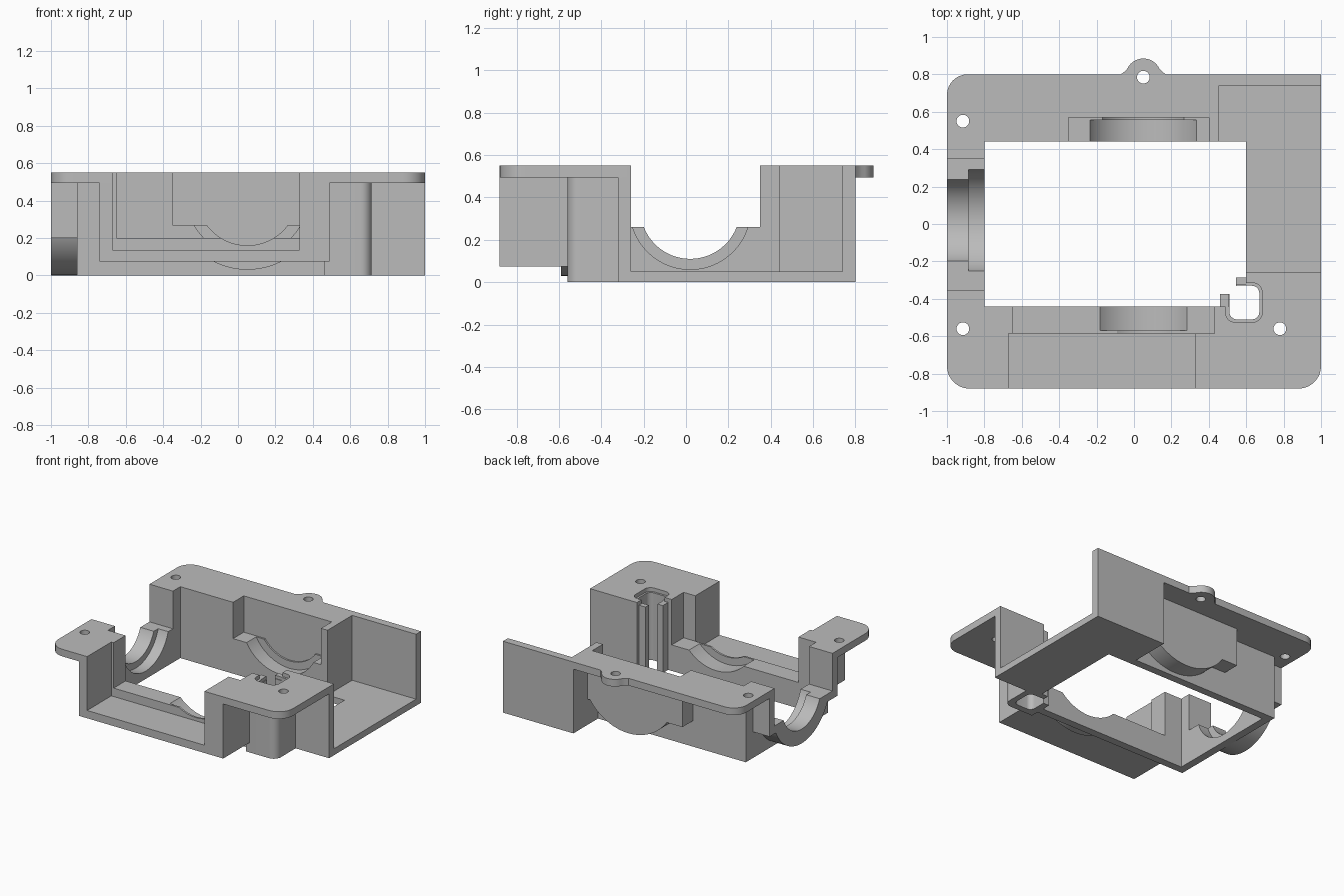
import bpy, bmesh, math
from mathutils import Matrix

if "Cube" in bpy.data.objects:
    bpy.data.objects.remove(bpy.data.objects["Cube"], do_unlink=True)

GREY = (0.5, 0.5, 0.5, 1)
mat = bpy.data.materials.new("plain grey")
mat.use_nodes = True
mat.diffuse_color = GREY
mat.node_tree.nodes["Principled BSDF"].inputs["Base Color"].default_value = GREY


def make(name, bm):
    bmesh.ops.recalc_face_normals(bm, faces=bm.faces)
    mesh = bpy.data.meshes.new(name)
    bm.to_mesh(mesh)
    bm.free()
    mesh.materials.append(mat)
    ob = bpy.data.objects.new(name, mesh)
    bpy.context.collection.objects.link(ob)
    return ob


def prism(name, outline, z0, z1):
    bm = bmesh.new()
    face = bm.faces.new([bm.verts.new((x, y, z0)) for x, y in outline])
    top = bmesh.ops.extrude_face_region(bm, geom=[face])["geom"]
    bmesh.ops.translate(bm, vec=(0, 0, z1 - z0),
                        verts=[v for v in top if isinstance(v, bmesh.types.BMVert)])
    return make(name, bm)


def rounded(x0, x1, y0, y1, radii, steps=8):
    """Rectangle outline with one radius per corner, from low x, low y, anticlockwise."""
    pts = []
    corners = [(x0, y0, 1, 1), (x1, y0, -1, 1), (x1, y1, -1, -1), (x0, y1, 1, -1)]
    for i, ((x, y, sx, sy), r) in enumerate(zip(corners, radii)):
        if r == 0:
            pts.append((x, y))
            continue
        for k in range(steps + 1):
            a = math.pi * (1 + i / 2 + k / steps / 2)
            pts.append((x + sx * r + r * math.cos(a), y + sy * r + r * math.sin(a)))
    return pts


def box(name, x0, x1, y0, y1, z0, z1):
    return prism(name, [(x0, y0), (x1, y0), (x1, y1), (x0, y1)], z0, z1)


def cylinder(name, axis, a0, a1, u, v, r, segments=96):
    """Cylinder from a0 to a1 along an axis; u and v are the centre on the other two."""
    bm = bmesh.new()
    bmesh.ops.create_cone(bm, cap_ends=True, segments=segments, radius1=r, radius2=r,
                          depth=a1 - a0)
    mid = (a0 + a1) / 2
    turn, place = {
        "x": (Matrix.Rotation(math.pi / 2, 4, "Y"), (mid, u, v)),
        "y": (Matrix.Rotation(math.pi / 2, 4, "X"), (u, mid, v)),
        "z": (Matrix.Identity(4), (u, v, mid))}[axis]
    bmesh.ops.transform(bm, matrix=Matrix.Translation(place) @ turn, verts=bm.verts)
    return make(name, bm)


# Heights and bearing centres
TOP, UNDER = 0.55, 0.495
CX, CZ = 0.05, 0.43
LY, LZ = 0.02, 0.345

# Cutters
opening = box("opening_cutter", -0.8, 0.6, -0.44, 0.44, -1, 1)
headroom = box("headroom_cutter", -2, 2, -2, 2, TOP - 0.04, 2)
left_cuts = [
    box("left_notch_cutter", -1.1, -0.7, -0.355, 0.35, 0.26, 1),
    cylinder("left_groove_cutter", "x", -0.885, -0.7, LY, LZ, 0.285),
    cylinder("left_lip_cutter", "x", -1.1, -0.7, LY, LZ, 0.235)]
back_cuts = [
    box("back_pocket_cutter", -0.35, 0.4, 0.4, 0.57, 0.27, 1),
    cylinder("back_groove_cutter", "y", 0.4, 0.557, CX, CZ, 0.327),
    cylinder("back_lip_cutter", "y", 0.4, 0.57, CX, CZ, 0.27)]
front_cuts = [
    box("front_step_cutter", -0.65, 0.43, -0.585, -0.4, 0.2, 1),
    box("front_trough_cutter", -0.67, 0.33, -1, -0.585, 0.135, 1),
    cylinder("front_groove_cutter", "y", -0.57, -0.4, CX, CZ, 0.327),
    cylinder("front_lip_cutter", "y", -0.6, -0.4, CX, CZ, 0.27)]
tray_cuts = [box("tray_cutter", 0.455, 1.1, -0.26, 0.74, 0.2, 1)]
hole_cuts = [cylinder("screw_hole_cutter", "z", 0.3, 1, x, y, 0.034, 32)
             for x, y in [(0.05, 0.785), (-0.915, 0.55), (-0.915, -0.56), (0.78, -0.56)]]
guide_cuts = [
    prism("guide_hole_cutter", rounded(0.51, 0.67, -0.51, -0.33, [0.04] * 4), -1, 1),
    prism("guide_rim_cutter", rounded(0.49, 0.685, -0.525, -0.315, [0.05] * 4), 0.52, 1)]
guide_mouth = box("guide_mouth_cutter", 0.4, 0.545, -0.375, -0.2, -1, 1)
cutters = (left_cuts + back_cuts + front_cuts + tray_cuts + hole_cuts + guide_cuts
           + [opening, headroom, guide_mouth])
parts = []


def part(ob, cuts=()):
    """Subtract the cutters from a part and keep the result."""
    for cutter in cuts:
        mod = ob.modifiers.new("cut", "BOOLEAN")
        mod.operation = "DIFFERENCE"
        mod.solver = "EXACT"
        mod.object = cutter
    if cuts:
        graph = bpy.context.evaluated_depsgraph_get()
        mesh = bpy.data.meshes.new_from_object(ob.evaluated_get(graph))
        ob.modifiers.clear()
        ob.data = mesh
    parts.append(ob)


# Top flange with a screw ear on the back edge
outline = rounded(-1, 1, -0.88, 0.8, [0.12, 0.12, 0, 0.11])
ear = [(0.17, 0.8), (0.15, 0.815)]
ear += [(CX + 0.095 * math.cos(a), 0.79 + 0.095 * math.sin(a))
        for a in [math.radians(d) for d in range(25, 156, 10)]]
ear += [(-0.05, 0.815), (-0.07, 0.8)]
corner = outline.index((1, 0.8)) + 1
outline[corner:corner] = ear
part(prism("top_flange", outline, UNDER, TOP),
     [opening] + left_cuts[:1] + back_cuts[:1] + front_cuts[:2] + tray_cuts
     + hole_cuts + guide_cuts)

# Left wall and its bearing cradle
part(box("left_wall", -0.86, -0.8, -0.5, 0.5, 0, 0.5), left_cuts)
part(box("left_cradle", -1, -0.8, -0.415, 0.41, 0.2, 0.5), left_cuts)
part(cylinder("left_bearing_shell", "x", -1, -0.8, LY, LZ, 0.345), left_cuts + [headroom])

# Back wall and its bearing pocket
part(box("back_wall", -0.86, 0.455, 0.44, 0.5, 0, 0.5), back_cuts)
part(box("back_pocket", -0.41, 0.455, 0.44, 0.63, 0.2, 0.5), back_cuts)
part(cylinder("back_bearing_shell", "y", 0.44, 0.63, CX, CZ, 0.4), back_cuts + [headroom])

# Front wall, trough and bearing shell
part(box("front_wall", -0.86, 0.47, -0.5, -0.44, 0, 0.5), front_cuts)
part(box("front_trough", -0.74, 0.49, -0.88, -0.44, 0.075, 0.5), front_cuts + guide_cuts[:1])
part(cylinder("front_bearing_shell", "y", -0.59, -0.44, CX, CZ, 0.4), front_cuts + [headroom])

# Corner guide channel with a slot open to the middle
part(prism("corner_guide", rounded(0.46, 0.715, -0.56, -0.285, [0, 0.06, 0, 0]), 0, UNDER),
     guide_cuts + [guide_mouth])
part(box("guide_post_front", 0.46, 0.505, -0.45, -0.375, UNDER, 0.52))
part(box("guide_post_side", 0.545, 0.61, -0.325, -0.285, UNDER, 0.52))

# Side tray
part(box("tray_floor", 0.4, 1, -0.32, 0.8, 0, 0.05), [opening])
part(box("tray_back_wall", 0.4, 1, 0.74, 0.8, 0, TOP))
part(box("tray_inner_wall", 0.4, 0.455, 0.44, 0.74, 0, TOP))
part(box("tray_front_wall", 0.6, 1, -0.32, -0.26, 0, 0.5))

for cutter in cutters:
    bpy.data.objects.remove(cutter, do_unlink=True)

# Smooth the curved surfaces and keep the edges sharp
bpy.ops.object.select_all(action="DESELECT")
for ob in parts:
    ob.select_set(True)
bpy.context.view_layer.objects.active = parts[0]
bpy.ops.object.shade_smooth_by_angle(angle=math.radians(30))
